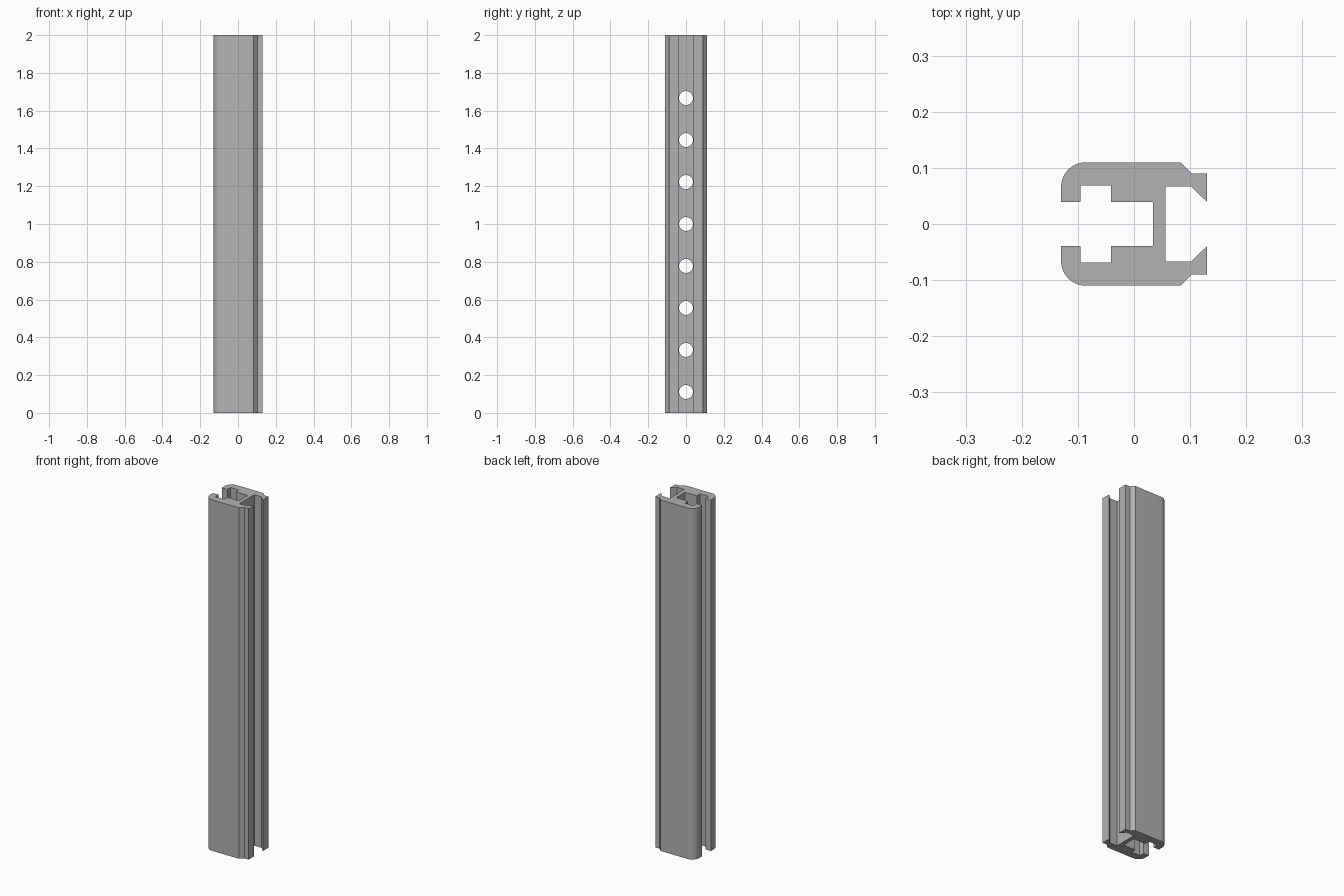
import bpy, bmesh, math

cube = bpy.data.objects.get("Cube")
if cube:
    bpy.data.objects.remove(cube, do_unlink=True)

LENGTH = 2.0
HOLES = 9
HOLE_RADIUS = 0.037

metal = bpy.data.materials.new("grey metal")
metal.use_nodes = True
grey = (0.45, 0.45, 0.45, 1)
metal.diffuse_color = grey
metal.node_tree.nodes["Principled BSDF"].inputs["Base Color"].default_value = grey


def add_object(name, bm):
    bmesh.ops.recalc_face_normals(bm, faces=bm.faces)
    mesh = bpy.data.meshes.new(name)
    bm.to_mesh(mesh)
    bm.free()
    mesh.materials.append(metal)
    ob = bpy.data.objects.new(name, mesh)
    bpy.context.collection.objects.link(ob)
    return ob


# Back half of the rail section, from the web's inner slot round to the clip side
radius = 0.044
corner = [(-0.086 - radius * math.cos(a), 0.066 + radius * math.sin(a))
          for a in (math.pi / 2 * i / 10 for i in range(11))]
half = [(0.034, 0.0395), (-0.041, 0.0395), (-0.041, 0.0685), (-0.095, 0.0685),
        (-0.095, 0.0395), (-0.13, 0.0395), *corner,
        (0.083, 0.11), (0.103, 0.09), (0.13, 0.09), (0.13, 0.0395),
        (0.102, 0.0665), (0.056, 0.0665)]
section = half + [(x, -y) for x, y in reversed(half)]

# Extruded rail
bm = bmesh.new()
base = bm.faces.new([bm.verts.new((x, y, 0)) for x, y in section])
top = bmesh.ops.extrude_face_region(bm, geom=[base], use_keep_orig=True)["geom"]
bmesh.ops.translate(bm, vec=(0, 0, LENGTH),
                    verts=[v for v in top if isinstance(v, bmesh.types.BMVert)])
rail = add_object("slotted_rail", bm)

# Row of round holes through the web
bm = bmesh.new()
pitch = LENGTH / HOLES
for i in range(HOLES):
    made = bmesh.ops.create_cone(bm, cap_ends=True, segments=32, radius1=HOLE_RADIUS,
                                 radius2=HOLE_RADIUS, depth=0.06)["verts"]
    for v in made:
        x, y, z = v.co
        v.co = (z + 0.045, y, x + pitch * (i + 0.5))
cutter = add_object("hole_cutter", bm)

cut = rail.modifiers.new("web holes", "BOOLEAN")
cut.operation = "DIFFERENCE"
cut.solver = "EXACT"
cut.object = cutter

bpy.ops.object.select_all(action="DESELECT")
rail.select_set(True)
bpy.context.view_layer.objects.active = rail
bpy.ops.object.modifier_apply(modifier=cut.name)
bpy.data.objects.remove(cutter, do_unlink=True)
bpy.ops.object.shade_smooth_by_angle(angle=math.radians(30))
